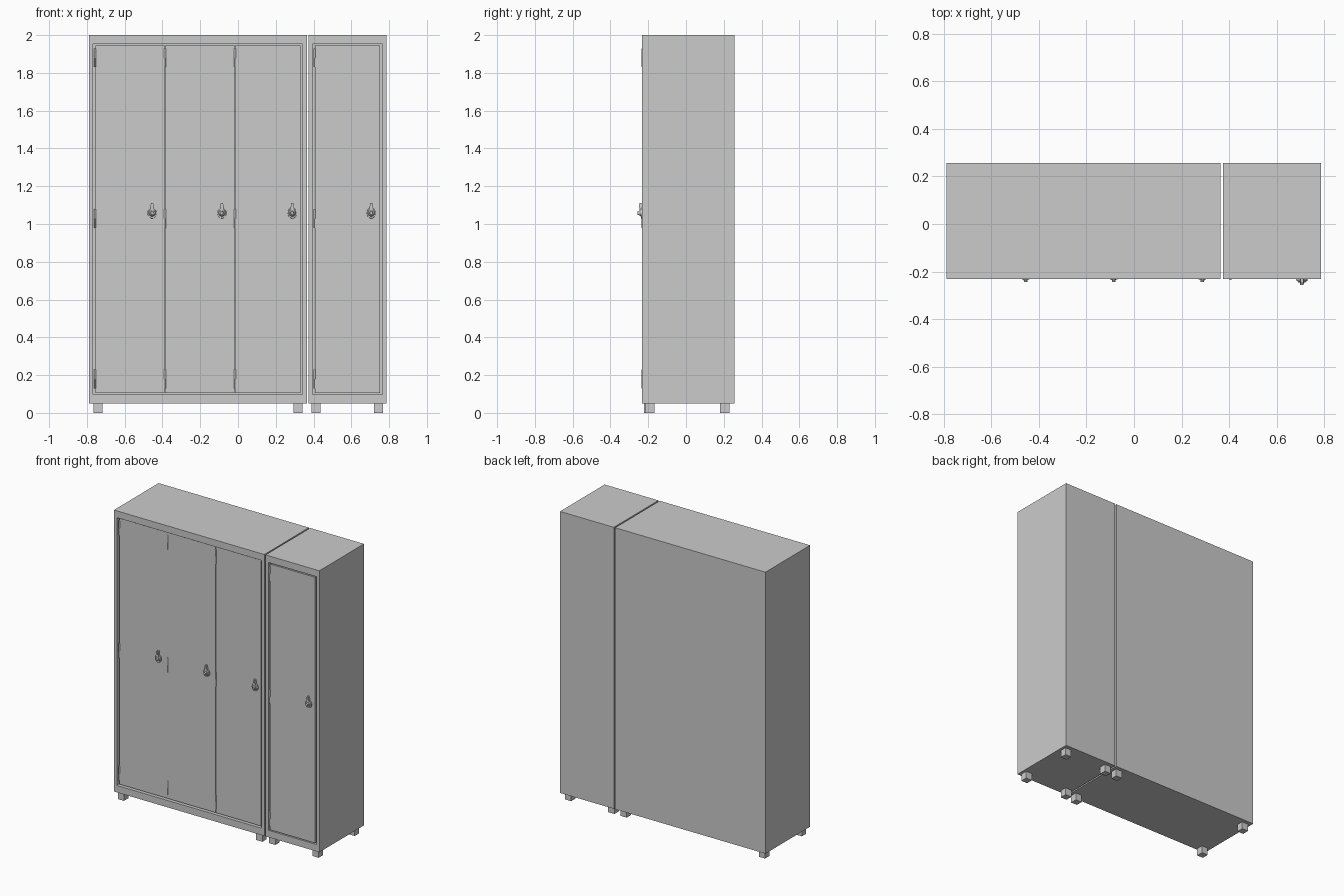
import bpy, bmesh, math
from mathutils import Matrix, Vector

if "Cube" in bpy.data.objects:
    bpy.data.objects.remove(bpy.data.objects["Cube"])

FRONT, BACK = -0.232, 0.256
BOTTOM, TOP = 0.05, 2.0


def finish(name, bm, smooth=False):
    bmesh.ops.recalc_face_normals(bm, faces=bm.faces)
    me = bpy.data.meshes.new(name)
    bm.to_mesh(me)
    bm.free()
    ob = bpy.data.objects.new(name, me)
    bpy.context.collection.objects.link(ob)
    if smooth:
        bpy.ops.object.select_all(action='DESELECT')
        ob.select_set(True)
        bpy.context.view_layer.objects.active = ob
        bpy.ops.object.shade_smooth_by_angle(angle=math.radians(35))
    return ob


def add_box(bm, x0, x1, y0, y1, z0, z1):
    m = Matrix.Translation(((x0 + x1) / 2, (y0 + y1) / 2, (z0 + z1) / 2))
    m = m @ Matrix.Diagonal((x1 - x0, y1 - y0, z1 - z0, 1))
    return bmesh.ops.create_cube(bm, size=1, matrix=m)["verts"]


def box(name, *b):
    bm = bmesh.new()
    add_box(bm, *b)
    return finish(name, bm)


def disc(bm, x, z, y_front, y_back, r_front, r_back, stretch=1.0, seg=24):
    # cone along y, wide end towards the door
    m = Matrix.Translation((x, (y_front + y_back) / 2, z))
    m = m @ Matrix.Diagonal((1, 1, stretch, 1)) @ Matrix.Rotation(math.radians(90), 4, 'X')
    bmesh.ops.create_cone(bm, cap_ends=True, segments=seg, radius1=r_back,
                          radius2=r_front, depth=y_back - y_front, matrix=m)


def body(name, x0, x1, border=0.03, depth=0.035):
    # cabinet shell with a recessed front opening
    bm = bmesh.new()
    add_box(bm, x0, x1, FRONT, BACK, BOTTOM, TOP)
    bm.normal_update()
    face = min(bm.faces, key=lambda f: f.calc_center_median().y)
    bmesh.ops.inset_region(bm, faces=[face], thickness=border)
    for v in face.verts:
        v.co.z = 0.098 if v.co.z < 1 else 1.953
    face = bmesh.ops.extrude_discrete_faces(bm, faces=[face])["faces"][0]
    bmesh.ops.translate(bm, vec=(0, depth, 0), verts=face.verts)
    finish(name, bm)


def hinge(name, x, y, z):
    # knuckle pin made of an upper and a slimmer lower barrel
    bm = bmesh.new()
    for z0, z1, r in ((z, z + 0.05, 0.006), (z - 0.05, z, 0.0045)):
        bmesh.ops.create_cone(bm, cap_ends=True, segments=12, radius1=r, radius2=r,
                              depth=z1 - z0, matrix=Matrix.Translation((x, y, (z0 + z1) / 2)))
    finish(name, bm, True)


def lock(name, x, y):
    # rounded plate, turning knob and upright hasp
    bm = bmesh.new()
    disc(bm, x, 1.058, y - 0.007, y + 0.002, 0.023, 0.024, 1.2)
    disc(bm, x, 1.060, y - 0.013, y - 0.007, 0.015, 0.020, 1.0)
    disc(bm, x, 1.058, y - 0.024, y - 0.012, 0.007, 0.009, 1.4, 16)
    vs = add_box(bm, x - 0.010, x + 0.010, y - 0.013, y + 0.002, 1.07, 1.112)
    for v in vs:
        if v.co.z > 1.1:
            v.co.x = x + (v.co.x - x) * 0.6
    add_box(bm, x - 0.006, x + 0.006, y - 0.018, y - 0.012, 1.088, 1.104)
    finish(name, bm, True)


# name, cabinet left, right, door front plane, door edges, lock positions
cabinets = [
    ("wide", -0.788, 0.364, FRONT + 0.012, [-0.758, -0.387, -0.017, 0.334], [-0.455, -0.085, 0.287]),
    ("narrow", 0.374, 0.786, FRONT, [0.404, 0.756], [0.705]),
]
for name, x0, x1, y, edges, locks in cabinets:
    body(name + "_cabinet", x0, x1)
    # doors with narrow gaps, hinged on their left
    for i, (a, b) in enumerate(zip(edges, edges[1:])):
        tag = f"{name}_{i + 1}"
        gap_left = 0.004 if i == 0 else 0.001
        gap_right = 0.004 if i == len(edges) - 2 else 0.001
        box(f"door_{tag}", a + gap_left, b - gap_right, y, FRONT + 0.034, 0.105, 1.946)
        for j, z in enumerate((0.18, 1.03, 1.88)):
            hinge(f"hinge_{tag}_{j + 1}", a + 0.001, y + 0.002, z)
        lock(f"lock_{tag}", locks[i], y)
    # four square feet
    s = 0.0 if name == "wide" else 0.008
    for fx, side in ((x0 + 0.022 - s, "left"), (x1 - 0.070 + s / 2, "right")):
        for fy, end in ((-0.222 + s, "front"), (0.181, "back")):
            box(f"foot_{name}_{side}_{end}", fx, fx + 0.048, fy, fy + 0.048, 0, BOTTOM)
